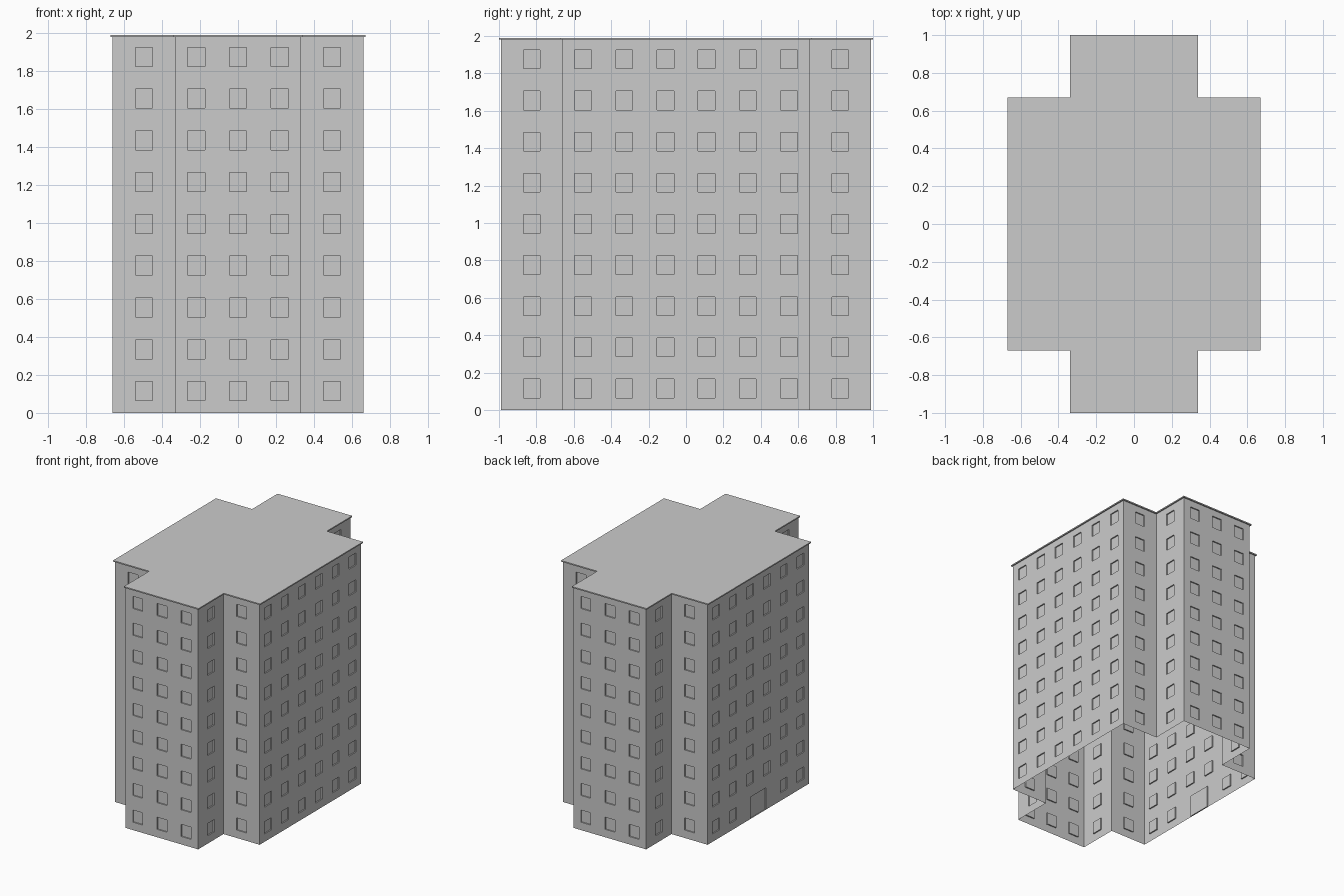
import bpy, bmesh
from mathutils import Vector

cube = bpy.data.objects.get("Cube")
if cube:
    bpy.data.objects.remove(cube, do_unlink=True)

concrete = bpy.data.materials.new("light_grey_concrete")
concrete.use_nodes = True
grey = (0.6, 0.6, 0.6, 1)
concrete.diffuse_color = grey
concrete.node_tree.nodes["Principled BSDF"].inputs["Base Color"].default_value = grey

MODULE, FLOORS = 0.22, 9           # bay width and storey height, storeys
WIN_W, SILL, HEAD = 0.09, 0.065, 0.165
DOOR_W, DOOR_H = 0.2, 0.18
WALL_TOP, ROOF_TOP, RECESS = 1.98, 1.99, 0.01


def outline(grow=0.0):
    """Counter-clockwise cross-shaped plan, widened by grow."""
    a, b, c = 0.33 + grow, 0.66 + grow, 0.99 + grow
    quarter = [(b, b), (a, b), (a, c)]
    pts = list(quarter)
    pts += [(-x, y) for x, y in reversed(quarter)]
    pts += [(-x, -y) for x, y in quarter]
    pts += [(x, -y) for x, y in reversed(quarter)]
    return pts


def finish(bm, name):
    mesh = bpy.data.meshes.new(name)
    bm.to_mesh(mesh)
    bm.free()
    mesh.materials.append(concrete)
    obj = bpy.data.objects.new(name, mesh)
    bpy.context.collection.objects.link(obj)
    return obj


def wall(bm, start, end, has_door):
    """Gridded wall plane; returns the cells that are window or door openings."""
    start, end = Vector((*start, 0)), Vector((*end, 0))
    length = (end - start).length
    along = (end - start).normalized()
    bays = max(1, int(length / MODULE + 0.01))
    rects = []
    door = (length / 2 - DOOR_W / 2, length / 2 + DOOR_W / 2, 0, DOOR_H)
    for col in range(bays):
        mid = length * (col + 0.5) / bays
        for row in range(FLOORS):
            if has_door and row == 0 and abs(mid - length / 2) < MODULE:
                continue
            z = row * MODULE
            rects.append((mid - WIN_W / 2, mid + WIN_W / 2, z + SILL, z + HEAD))
    if has_door:
        rects.append(door)
    cuts = lambda vals: sorted({round(v, 4) for v in vals})
    us = cuts([0, length] + [v for r in rects for v in r[:2]])
    zs = cuts([0, WALL_TOP, DOOR_H] + [v for r in rects for v in r[2:]])
    grid = [[bm.verts.new(start + along * u + Vector((0, 0, z))) for z in zs] for u in us]
    openings = []
    for i in range(len(us) - 1):
        for j in range(len(zs) - 1):
            face = bm.faces.new((grid[i][j], grid[i + 1][j], grid[i + 1][j + 1], grid[i][j + 1]))
            u, z = (us[i] + us[i + 1]) / 2, (zs[j] + zs[j + 1]) / 2
            if any(r[0] < u < r[1] and r[2] < z < r[3] for r in rects):
                openings.append(face)
    return openings


# Outer walls, open underneath, with shallow recessed windows and one door
bm = bmesh.new()
plan = outline()
openings = []
for p, q in zip(plan, plan[1:] + plan[:1]):
    has_door = p[0] == q[0] == -0.66
    openings += wall(bm, p, q, has_door)
bm.normal_update()
bmesh.ops.inset_region(bm, faces=openings, thickness=0.0, depth=-RECESS,
                       use_boundary=True, use_even_offset=True)
bmesh.ops.remove_doubles(bm, verts=bm.verts, dist=0.0005)
finish(bm, "tower_walls")

# Thin roof slab with a slight overhang
bm = bmesh.new()
slab = bm.faces.new([bm.verts.new((x, y, WALL_TOP)) for x, y in outline(0.01)])
top = bmesh.ops.extrude_face_region(bm, geom=[slab], use_keep_orig=True)
for v in top["geom"]:
    if isinstance(v, bmesh.types.BMVert):
        v.co.z = ROOF_TOP
bmesh.ops.recalc_face_normals(bm, faces=bm.faces)
finish(bm, "roof_slab")
